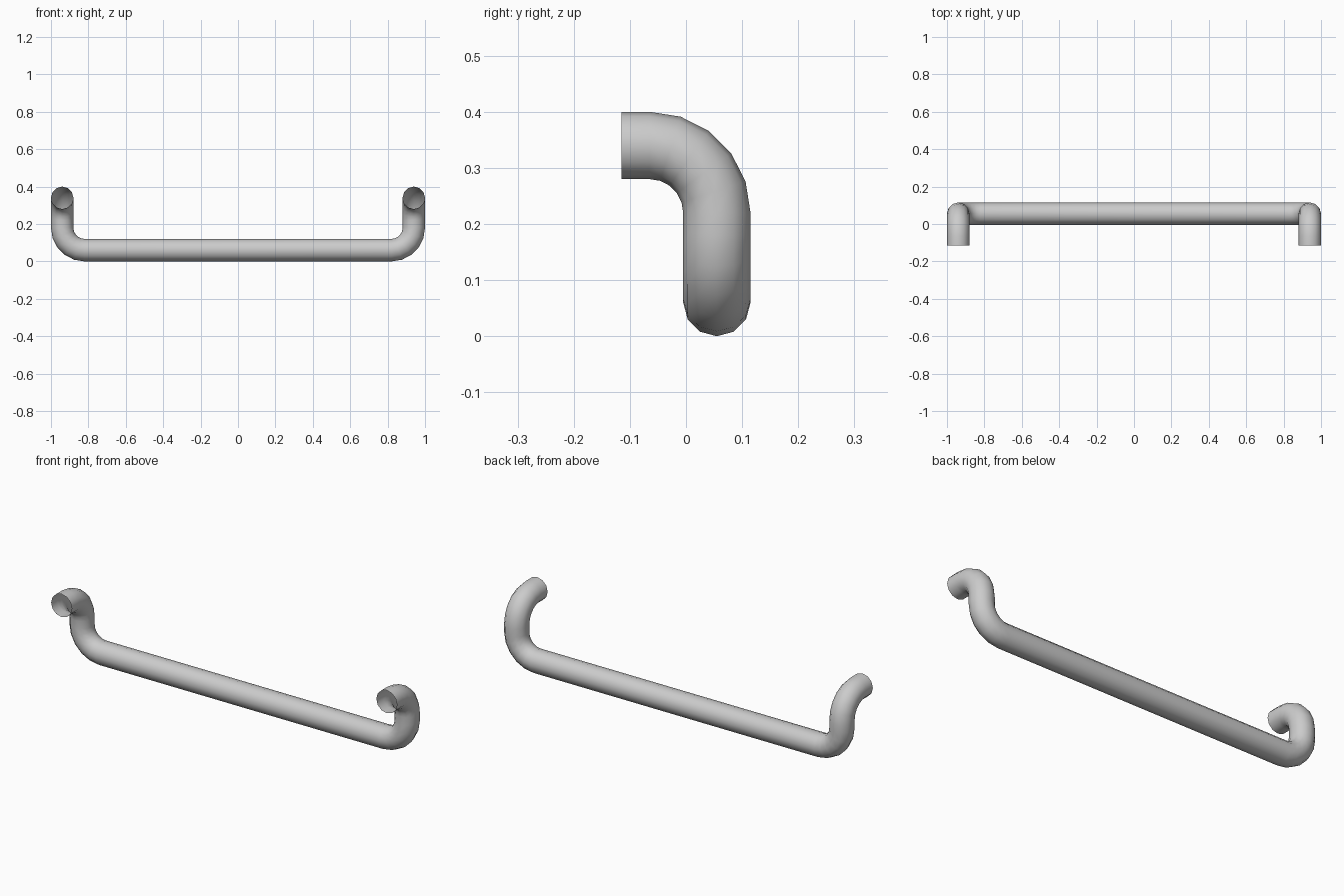
import bpy, bmesh
from math import radians
from mathutils import Matrix, Vector

cube = bpy.data.objects.get("Cube")
if cube:
    bpy.data.objects.remove(cube, do_unlink=True)

R = 0.06            # tube radius
BEND = 0.12         # centreline radius of the bends
SIDES, STEPS = 12, 5
Y = 0.055           # depth of the bar
LEG_X = 0.94        # legs' centreline

metal = bpy.data.materials.new("grey metal")
metal.use_nodes = True
colour = (0.6, 0.6, 0.6, 1)
metal.diffuse_color = colour
metal.node_tree.nodes["Principled BSDF"].inputs["Base Color"].default_value = colour

bm = bmesh.new()


def straight(edges, offset):
    """Extrude the open rim along a straight run and return the new rim."""
    new = bmesh.ops.extrude_edge_only(bm, edges=edges)["geom"]
    verts = [g for g in new if isinstance(g, bmesh.types.BMVert)]
    bmesh.ops.translate(bm, verts=verts, vec=Vector(offset))
    return [g for g in new if isinstance(g, bmesh.types.BMEdge)]


def bend(edges, centre, axis):
    """Sweep the open rim through a quarter turn and return the new rim."""
    turn = Matrix.Rotation(radians(90 / STEPS), 3, axis)
    for _ in range(STEPS):
        new = bmesh.ops.extrude_edge_only(bm, edges=edges)["geom"]
        verts = [g for g in new if isinstance(g, bmesh.types.BMVert)]
        bmesh.ops.rotate(bm, verts=verts, cent=Vector(centre), matrix=turn)
        edges = [g for g in new if isinstance(g, bmesh.types.BMEdge)]
    return edges


# Half of the tube: bar, lower bend, leg, upper bend, open mounting end
place = Matrix.Translation((0, Y, R)) @ Matrix.Rotation(radians(90), 4, "Y")
bmesh.ops.create_circle(bm, segments=SIDES, radius=R, matrix=place)
rim = straight(bm.edges[:], (LEG_X - BEND, 0, 0))
rim = bend(rim, (LEG_X - BEND, Y, R + BEND), (0, -1, 0))
rim = straight(rim, (0, 0, 0.04))
rim = bend(rim, (LEG_X, Y - BEND, R + BEND + 0.04), (1, 0, 0))
straight(rim, (0, -0.05, 0))
bmesh.ops.recalc_face_normals(bm, faces=bm.faces[:])

mesh = bpy.data.meshes.new("handle_tube")
bm.to_mesh(mesh)
bm.free()
mesh.materials.append(metal)
handle = bpy.data.objects.new("handle_tube", mesh)
bpy.context.collection.objects.link(handle)

# Smooth shading, then the other half by mirroring
mesh.shade_smooth()
mirror = handle.modifiers.new("Mirror", "MIRROR")
mirror.use_axis[0] = True
mirror.use_clip = True
